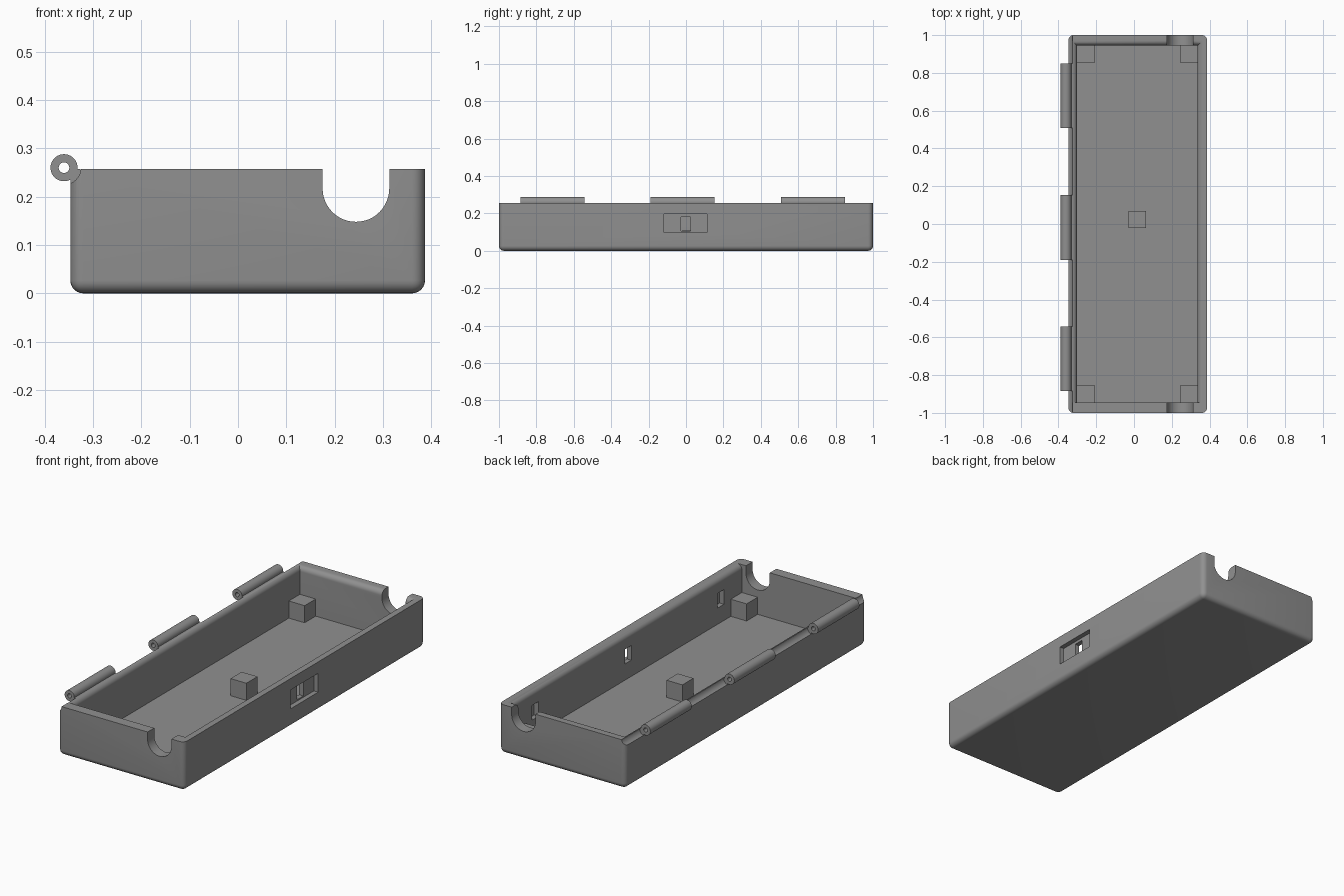
import bpy, bmesh, math

if "Cube" in bpy.data.objects:
    bpy.data.objects.remove(bpy.data.objects["Cube"])

X0, X1, Y, TOP = -0.347, 0.387, 1.0, 0.257      # outer shell limits
IX0, IX1, IY, FLOOR = -0.302, 0.337, 0.945, 0.02  # cavity limits
HX, HZ = -0.360, 0.260                           # hinge axis
BARRELS = [(-0.885, -0.543), (-0.19, 0.153), (0.507, 0.85)]

grey = bpy.data.materials.new("grey plastic")
grey.diffuse_color = (0.28, 0.28, 0.28, 1)
grey.use_nodes = True
grey.node_tree.nodes["Principled BSDF"].inputs["Base Color"].default_value = grey.diffuse_color


def finish(name, bm):
    bmesh.ops.recalc_face_normals(bm, faces=bm.faces)
    me = bpy.data.meshes.new(name)
    bm.to_mesh(me)
    bm.free()
    me.materials.append(grey)
    ob = bpy.data.objects.new(name, me)
    bpy.context.collection.objects.link(ob)
    return ob


def rings_solid(name, rings):
    """Skin a stack of matching closed rings and cap both ends."""
    bm = bmesh.new()
    vs = [[bm.verts.new(p) for p in r] for r in rings]
    n = len(vs[0])
    for a, b in zip(vs, vs[1:]):
        for i in range(n):
            bm.faces.new((a[i], a[(i + 1) % n], b[(i + 1) % n], b[i]))
    bm.faces.new(vs[0])
    bm.faces.new(vs[-1])
    return finish(name, bm)


def rect(x0, x1, y0, y1, z):
    return [(x0, y0, z), (x1, y0, z), (x1, y1, z), (x0, y1, z)]


def box(name, x0, x1, y0, y1, z0, z1):
    return rings_solid(name, [rect(x0, x1, y0, y1, z0), rect(x0, x1, y0, y1, z1)])


def circle(x, y, z, r, n=40):
    return [(x + r * math.cos(2 * math.pi * i / n), y,
             z + r * math.sin(2 * math.pi * i / n)) for i in range(n)]


def rod(name, x, z, r, y0, y1):
    return rings_solid(name, [circle(x, y0, z, r), circle(x, y1, z, r)])


def cut(ob, cutter):
    m = ob.modifiers.new("cut", 'BOOLEAN')
    m.operation, m.solver, m.object = 'DIFFERENCE', 'EXACT', cutter
    bpy.context.view_layer.objects.active = ob
    bpy.ops.object.modifier_apply(modifier=m.name)
    bpy.data.objects.remove(cutter)


def smooth(ob):
    bpy.ops.object.select_all(action='DESELECT')
    ob.select_set(True)
    bpy.context.view_layer.objects.active = ob
    bpy.ops.object.shade_smooth_by_angle(angle=math.radians(30))


# Shell: block with rounded bottom and upright edges
shell = box("tray_shell", X0, X1, -Y, Y, 0, TOP)
bm = bmesh.new()
bm.from_mesh(shell.data)
edges = [e for e in bm.edges if min(v.co.z for v in e.verts) < 0.01]
bmesh.ops.bevel(bm, geom=edges, offset=0.027, segments=6, profile=0.5, affect='EDGES')
bm.to_mesh(shell.data)
bm.free()

# Cavity: inner rim rounded on the two long walls and the back wall
R = 0.027
rings = [rect(IX0, IX1, -IY, IY, FLOOR)]
for i in range(9):
    a = i / 8 * math.pi / 2
    d = R * (1 - math.cos(a))
    rings.append(rect(IX0 - d, IX1 + d, -IY, IY + d, TOP - R + R * math.sin(a)))
rings.append(rect(IX0 - R, IX1 + R, -IY, IY + R, TOP + 0.1))
cut(shell, rings_solid("cavity", rings))

# U-shaped cable notches in both end walls
NX, NZ, NR = 0.244, 0.217, 0.069
arc = [(NX + NR * math.cos(a), NZ + NR * math.sin(a))
       for a in (math.pi + math.pi * i / 24 for i in range(25))]
outline = [(NX - NR, 0.4)] + arc + [(NX + NR, 0.4)]
for s in (-1, 1):
    cut(shell, rings_solid("notch", [[(x, s * y, z) for x, z in outline]
                                     for y in (0.9, 1.1)]))

# Hinge clearance grooves between the barrels
stops = [-1.1] + [y for b in BARRELS for y in b] + [1.1]
for y0, y1 in zip(stops[::2], stops[1::2]):
    cut(shell, rod("groove", HX, HZ, 0.035, y0, y1))

# Latch recess with a through slot, and two blind pockets inside
cut(shell, box("recess", X1 - 0.025, 0.5, -0.118, 0.113, 0.098, 0.197))
cut(shell, box("slot", 0.3, 0.5, -0.027, 0.025, 0.105, 0.182))
for y in (-0.77, 0.77):
    cut(shell, box("pocket", 0.3, IX1 + 0.025, y - 0.026, y + 0.026, 0.105, 0.182))
smooth(shell)

# Hinge barrels with pin holes
for i, (y0, y1) in enumerate(BARRELS):
    rings = [circle(HX, y, HZ, r) for y, r in
             ((y0, 0.028), (y1, 0.028), (y1, 0.011), (y0, 0.011), (y0, 0.028))]
    bm = bmesh.new()
    vs = [[bm.verts.new(p) for p in r] for r in rings[:4]]
    for k in range(4):
        a, b = vs[k], vs[(k + 1) % 4]
        for j in range(40):
            j2 = (j + 1) % 40
            bm.faces.new((a[j], a[j2], b[j2], b[j]))
    smooth(finish(f"hinge_barrel_{i + 1}", bm))

# Support blocks: four corners and one in the middle
S, ZB = 0.092, FLOOR + 0.09
for sx, x0 in (("left", IX0), ("right", IX1 - S)):
    for sy, y0 in (("front", -IY), ("back", IY - S)):
        box(f"support_{sy}_{sx}", x0, x0 + S, y0, y0 + S, FLOOR, ZB)
box("support_middle", -0.028, 0.064, -0.022, 0.07, FLOOR, ZB)
